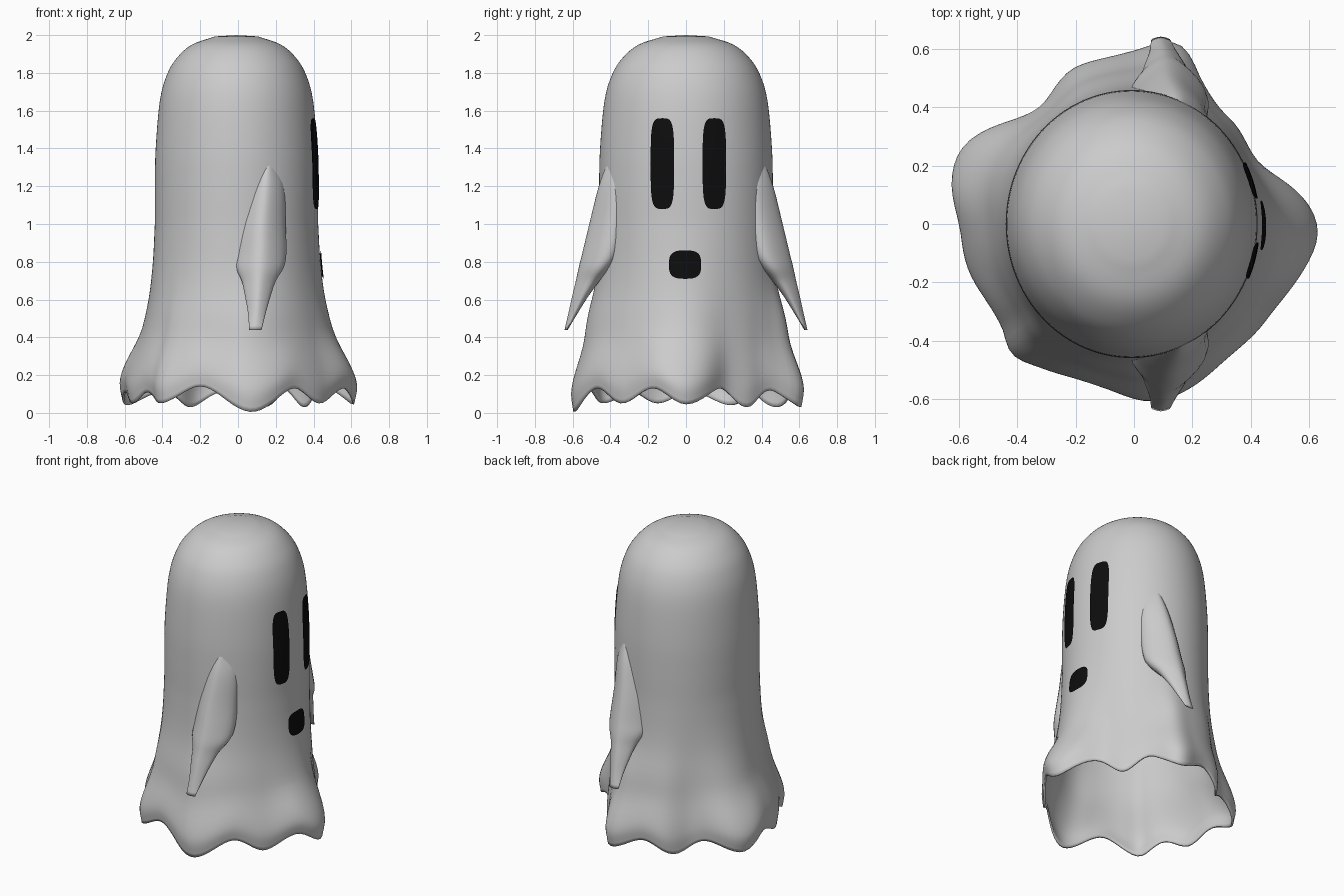
import bpy, bmesh, math
from mathutils import Vector
from mathutils.bvhtree import BVHTree

if "Cube" in bpy.data.objects:
    bpy.data.objects.remove(bpy.data.objects["Cube"])


def curve(pts, x):
    """Smooth cubic through (x, y) points."""
    n = len(pts)
    if x <= pts[0][0]:
        return pts[0][1]
    if x >= pts[-1][0]:
        return pts[-1][1]
    i = max(k for k in range(n - 1) if pts[k][0] <= x)

    def slope(k):
        a, b = pts[max(k - 1, 0)], pts[min(k + 1, n - 1)]
        return (b[1] - a[1]) / (b[0] - a[0])
    h = pts[i + 1][0] - pts[i][0]
    t = (x - pts[i][0]) / h
    return ((2*t**3 - 3*t*t + 1) * pts[i][1] + (t**3 - 2*t*t + t) * h * slope(i)
            + (3*t*t - 2*t**3) * pts[i + 1][1] + (t**3 - t*t) * h * slope(i + 1))


def cyclic(pts):
    return [(a - 360, v) for a, v in pts] + pts + [(a + 360, v) for a, v in pts]


def finish(bm, name, mat=None):
    bmesh.ops.recalc_face_normals(bm, faces=bm.faces)
    me = bpy.data.meshes.new(name)
    bm.to_mesh(me)
    for p in me.polygons:
        p.use_smooth = True
    ob = bpy.data.objects.new(name, me)
    bpy.context.collection.objects.link(ob)
    if mat:
        me.materials.append(mat)
    return ob


def loft(bm, rings):
    for a, b in zip(rings, rings[1:]):
        for i in range(len(a)):
            j = (i + 1) % len(a)
            bm.faces.new((a[i], a[j], b[j], b[i]))


# Sheet: dome profile (radius, height), hem outline and hem heights by angle
profile = [(0.12, 1.993), (0.25, 1.95), (0.335, 1.88), (0.392, 1.79), (0.432, 1.65),
           (0.455, 1.4), (0.46, 1.2), (0.46, 1.0), (0.46, 0.8), (0.46, 0.6),
           (0.46, 0.4), (0.46, 0.2), (0.46, 0.1), (0.46, 0.0)]
rad = [(i, p[0]) for i, p in enumerate(profile)]
hgt = [(i, p[1]) for i, p in enumerate(profile)]
flare = [(0, 0.93), (0.1, 1.0), (0.2, 0.88), (0.4, 0.45), (0.6, 0.19), (0.8, 0.06), (1.0, 0)]
hem_r = cyclic([(-175, .60), (-143, .58), (-133, .61), (-123, .595), (-100, .58), (-85, .60),
                (-70, .595), (-36, .56), (-14, .62), (-3, .63), (7, .60), (28, .485), (49, .49),
                (64, .55), (76, .63), (90, .60), (110, .575), (129, .52), (154, .635), (167, .645)])
hem_z = cyclic([(-165, .05), (-149, .11), (-133, .05), (-110, .14), (-83, .005), (-58, .13),
                (-38, .05), (-17, .13), (0, .045), (22, .13), (42, .03), (60, .12), (77, .03),
                (98, .11), (118, .03), (138, .11), (158, .04), (177, .11)])


def sheet_point(s, deg):
    a = math.radians(deg)
    r, z = curve(rad, s), curve(hgt, s)
    x, y = r * 0.94 * math.cos(a) - 0.008, r * math.sin(a)
    w, hr, hz = curve(flare, z), curve(hem_r, deg), curve(hem_z, deg)
    w += 0.14 * math.sin(a)**2 * math.exp(-((z - 0.5) / 0.15)**2)
    hr -= 0.2 * (hz - 0.06) * w
    x += (hr * math.cos(a) - x) * w
    y += (hr * math.sin(a) - y) * w
    if z < 0.45:
        z = hz + z * (0.45 - hz) / 0.45
    return x, y, z


bm = bmesh.new()
rings = [[bm.verts.new(sheet_point(k / 4, i * 3 - 180)) for i in range(120)]
         for k in range(4 * (len(profile) - 1) + 1)]
loft(bm, rings)
top = bm.verts.new((-0.008, 0, 2))
for i in range(120):
    bm.faces.new((top, rings[0][i], rings[0][(i + 1) % 120]))
bmesh.ops.recalc_face_normals(bm, faces=bm.faces)
surface = BVHTree.FromBMesh(bm)
sheet = finish(bm, "sheet_body")
if sheet.data.vertices[-1].normal.z < 0:
    sheet.data.flip_normals()
mod = sheet.modifiers.new("thickness", 'SOLIDIFY')
mod.thickness = 0.012
mod.offset = -1

# Arms: pointed folds of cloth by height; wide root sunk in the sheet, narrow outer ridge
# (height, centre x, half width, inner y, outer y)
arm = [(1.34, .16, .05, .30, .41), (1.2, .145, .11, .30, .462), (1.0, .125, .14, .31, .512),
       (.85, .12, .15, .34, .548), (.77, .115, .14, .39, .568), (.70, .11, .10, .455, .583),
       (.62, .105, .075, .515, .602), (.53, .10, .052, .572, .622), (.44, .092, .036, .626, .643)]
STEP = 4
for side, label in ((-1, "left"), (1, "right")):
    bm = bmesh.new()
    rings = []
    for k in range(STEP * (len(arm) - 1) + 1):
        z, cx, w, y0, y1 = (curve([(i, row[c]) for i, row in enumerate(arm)], k / STEP)
                            for c in range(5))
        ring = []
        for i in range(24):
            a = i * math.tau / 24
            c, s = math.cos(a), math.sin(a)
            y = (y0 + y1) / 2 + (y1 - y0) / 2 * s
            narrow = 0.85 - 0.35 * s
            ring.append(bm.verts.new((cx + w * c * narrow, side * y, z)))
        rings.append(ring)
    loft(bm, rings)
    bm.faces.new(rings[0])
    bm.faces.new(rings[-1])
    finish(bm, label + "_arm")

# Face: rounded patches laid on the sheet
black = bpy.data.materials.new("black")
black.diffuse_color = (0.004, 0.004, 0.004, 1)
black.use_nodes = True
black.node_tree.nodes["Principled BSDF"].inputs["Base Color"].default_value = black.diffuse_color


def patch(name, cy, cz, hw, hh, power):
    bm = bmesh.new()
    rings = []
    for f in (1, 0.8, 0.6, 0.4, 0.2):
        ring = []
        for i in range(64):
            a = i * math.tau / 64
            c, s = math.cos(a), math.sin(a)
            y = cy + f * hw * math.copysign(abs(c)**power, c)
            z = cz + f * hh * math.copysign(abs(s)**power, s)
            hit = surface.ray_cast(Vector((2, y, z)), Vector((-1, 0, 0)))[0]
            ring.append(bm.verts.new((hit.x + 0.008, y, z)))
        rings.append(ring)
    loft(bm, rings)
    bm.faces.new(rings[-1])
    finish(bm, name, black)


patch("left_eye", -0.125, 1.32, 0.062, 0.24, 0.5)
patch("right_eye", 0.15, 1.32, 0.062, 0.24, 0.5)
patch("mouth", -0.005, 0.785, 0.085, 0.075, 0.65)
